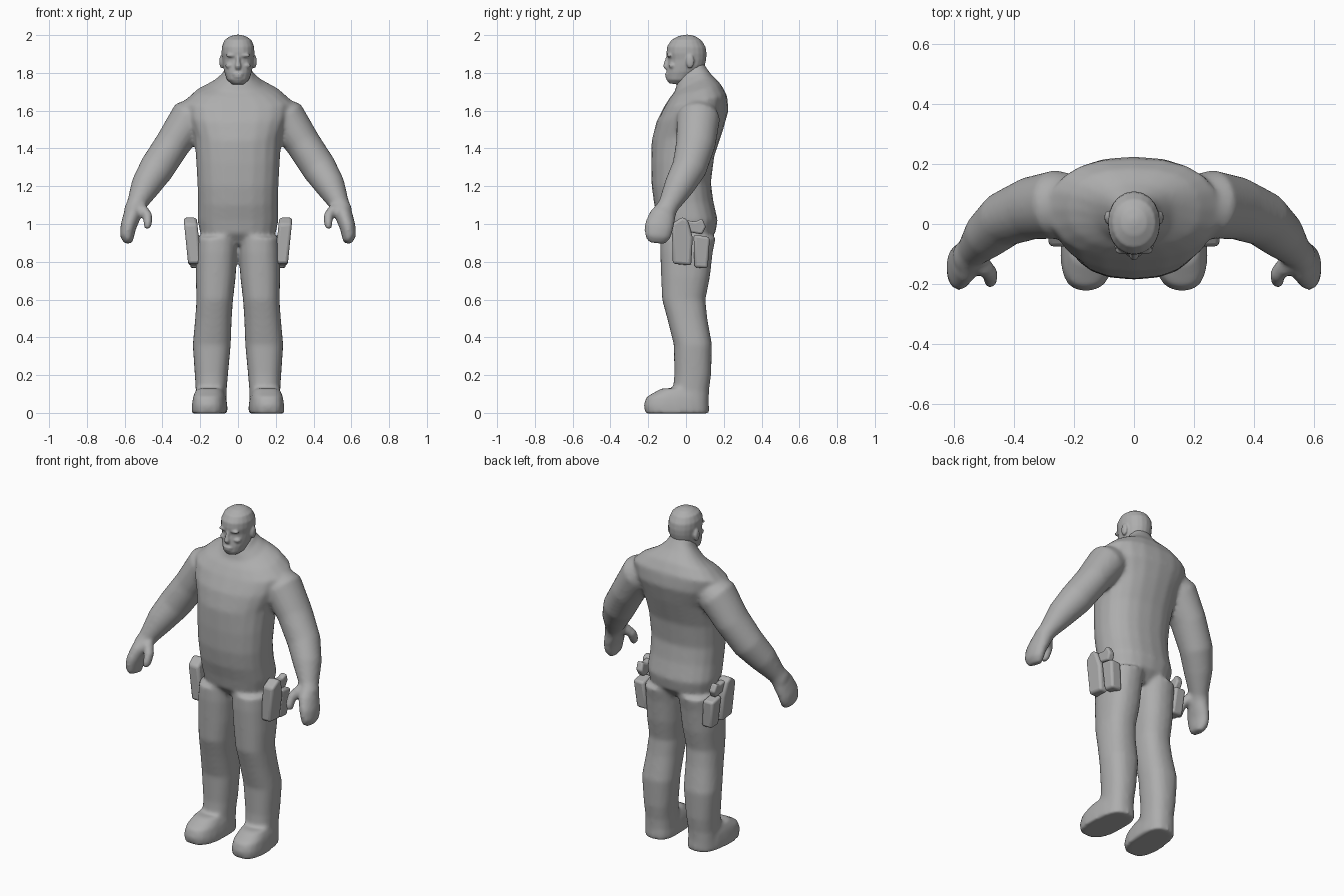
import bpy, bmesh, math
from mathutils import Vector

grey = bpy.data.materials.new("grey clay")
grey.diffuse_color = (0.42, 0.42, 0.42, 1)
N = 20


def spow(v, p):
    return math.copysign(abs(v) ** p, v)


def skin(bm, rings):
    """Join rings of points into one closed skin."""
    vs = [[bm.verts.new(p) for p in r] for r in rings]
    n = len(vs[0])
    for a, b in zip(vs, vs[1:]):
        for i in range(n):
            bm.faces.new((a[i], a[(i + 1) % n], b[(i + 1) % n], b[i]))
    bm.faces.new(vs[0][::-1])
    bm.faces.new(vs[-1])


def stack(bm, rings, side=1, p=0.85, skew=0):
    """Rings (centre x, half width, front y, front z, back y, back z)."""
    out = []
    for cx, hw, yf, zf, yb, zb in rings:
        ring = []
        for i in range(N):
            a = 2 * math.pi * i / N
            t = (spow(math.sin(a), p) + 1) / 2
            y = yf + (yb - yf) * t
            ring.append((side * (cx + hw * spow(math.cos(a), p) - skew * y), y, zf + (zb - zf) * t))
        out.append(ring)
    skin(bm, out)


def tube(bm, rings, side=1):
    """Rings (x, y, z, radius in the front plane, radius in depth) along a path."""
    pts = [Vector(r[:3]) for r in rings]
    out = []
    for i, r in enumerate(rings):
        d = (pts[min(i + 1, len(pts) - 1)] - pts[max(i - 1, 0)]).normalized()
        u = Vector((0, 1, 0)).cross(d).normalized()
        w = d.cross(u)
        ring = []
        for k in range(N):
            a = 2 * math.pi * k / N
            q = pts[i] + u * (r[3] * math.cos(a)) + w * (r[4] * math.sin(a))
            ring.append((side * q.x, q.y, q.z))
        out.append(ring)
    skin(bm, out)


def blob(bm, c, s):
    g = bmesh.ops.create_uvsphere(bm, u_segments=16, v_segments=10, radius=1)
    for v in g["verts"]:
        v.co = Vector((c[i] + v.co[i] * s[i] for i in range(3)))


def finish(name, bm, voxel=0, smooth=0):
    bmesh.ops.recalc_face_normals(bm, faces=bm.faces)
    me = bpy.data.meshes.new(name)
    bm.to_mesh(me)
    bm.free()
    me.materials.append(grey)
    ob = bpy.data.objects.new(name, me)
    bpy.context.collection.objects.link(ob)
    if voxel:
        m = ob.modifiers.new("blend", 'REMESH')
        m.mode, m.voxel_size, m.use_smooth_shade = 'VOXEL', voxel, True
        s = ob.modifiers.new("soften", 'SMOOTH')
        s.factor, s.iterations = 0.5, smooth
    return ob


# Body: torso, arms, hands, legs and feet blended into one skin
bm = bmesh.new()
torso = [(.10, -.08, .89, .10, .89), (.20, -.13, .95, .155, .95),
         (.215, -.145, 1.02, .168, 1.02), (.212, -.168, 1.1, .145, 1.12),
         (.215, -.182, 1.2, .132, 1.22), (.222, -.185, 1.32, .15, 1.36),
         (.232, -.182, 1.44, .197, 1.5), (.27, -.157, 1.54, .225, 1.6),
         (.285, -.117, 1.62, .218, 1.68), (.22, -.085, 1.67, .185, 1.74),
         (.13, -.06, 1.70, .135, 1.79), (.082, -.05, 1.74, .107, 1.83),
         (.07, -.03, 1.78, .09, 1.86)]
stack(bm, [(0, *r) for r in torso])
leg = [(.11, .108, -.135, .158, .93), (.113, .109, -.137, .142, .85),
       (.118, .106, -.132, .127, .72), (.123, .097, -.127, .103, .6),
       (.13, .097, -.10, .113, .5), (.139, .101, -.065, .138, .36),
       (.141, .088, -.062, .133, .2), (.142, .082, -.07, .122, .12),
       (.145, .085, -.08, .118, -.004)]
foot = [(.147, .094, -.215, .122, -.004), (.147, .093, -.225, .122, .04),
        (.148, .086, -.21, .115, .085), (.148, .07, -.13, .10, .13)]
arm = [(.18, .07, 1.60, .09, .09), (.255, .065, 1.56, .108, .115), (.345, .052, 1.425, .094, .105),
       (.43, .017, 1.295, .093, .093), (.49, -.037, 1.20, .079, .08),
       (.54, -.092, 1.10, .051, .056), (.56, -.115, 1.06, .05, .06)]
hand = [(.54, -.095, 1.10, .045, .05), (.562, -.125, 1.04, .047, .072),
        (.582, -.145, .98, .042, .078), (.587, -.15, .935, .038, .07),
        (.578, -.155, .90, .022, .05)]
thumb = [(.54, -.12, 1.07, .032, .035), (.50, -.14, 1.075, .03, .033),
         (.478, -.165, 1.045, .027, .03), (.477, -.185, 1.005, .024, .028),
         (.481, -.195, .975, .016, .02)]
for side in (1, -1):
    stack(bm, [(cx, hw, yf, z, yb, z) for cx, hw, yf, yb, z in leg], side)
    stack(bm, [(cx, hw, yf, z, yb, z) for cx, hw, yf, yb, z in foot], side, .75, .06)
    for part in (arm, hand, thumb):
        tube(bm, part, side)
finish("body", bm, .011, 8)

# Head with brow, nose, lips, cheeks and ears
bm = bmesh.new()
skull = [(.03, -.09, 1.745, -.02, 1.735), (.058, -.104, 1.765, .04, 1.76),
         (.073, -.104, 1.80, .08, 1.81), (.08, -.098, 1.84, .10, 1.84),
         (.083, -.094, 1.87, .107, 1.87), (.087, -.103, 1.905, .109, 1.90),
         (.086, -.10, 1.94, .105, 1.935), (.072, -.077, 1.975, .083, 1.972),
         (.042, -.038, 1.995, .052, 1.993), (.012, -.005, 2.002, .02, 2.002)]
stack(bm, [(0, *r) for r in skull], p=.95)
tube(bm, [(0, -.09, 1.895, .009, .012), (0, -.10, 1.86, .011, .014),
          (0, -.106, 1.835, .017, .016), (0, -.10, 1.822, .014, .012)])
blob(bm, (0, -.098, 1.793), (.03, .014, .007))
blob(bm, (0, -.097, 1.779), (.026, .014, .007))
for side in (1, -1):
    blob(bm, (side * .034, -.088, 1.892), (.032, .014, .009))
    blob(bm, (side * .042, -.072, 1.838), (.025, .02, .016))
    blob(bm, (side * .088, .022, 1.86), (.011, .022, .036))
finish("head", bm, .006, 3)


# Belt gear: holster, pistol grip and pouch on each hip
def gear(name, outline, x0, x1, bevel):
    for side, tag in ((1, "left"), (-1, "right")):
        bm = bmesh.new()
        skin(bm, [[(side * (x + .1 * (z - .9)), y, z) for y, z in outline] for x in (x0, x1)])
        ob = finish(tag + "_" + name, bm)
        b = ob.modifiers.new("soft edges", 'BEVEL')
        b.width, b.segments = bevel, 3
        for f in ob.data.polygons:
            f.use_smooth = True
        bpy.context.view_layer.objects.active = ob
        ob.select_set(True)
        bpy.ops.object.shade_smooth_by_angle(angle=math.radians(40))
        ob.select_set(False)


gear("holster", [(-.07, .79), (.028, .78), (.035, .93), (.01, 1.02), (-.02, 1.038), (-.075, 1.0)],
     .205, .275, .015)
gear("pistol_grip", [(.0, .96), (.085, .945), (.105, .985), (.085, 1.03), (.05, 1.012), (.0, 1.02)],
     .215, .255, .01)
gear("pouch", [(.045, .77), (.115, .765), (.126, .93), (.04, .945)], .195, .265, .014)
